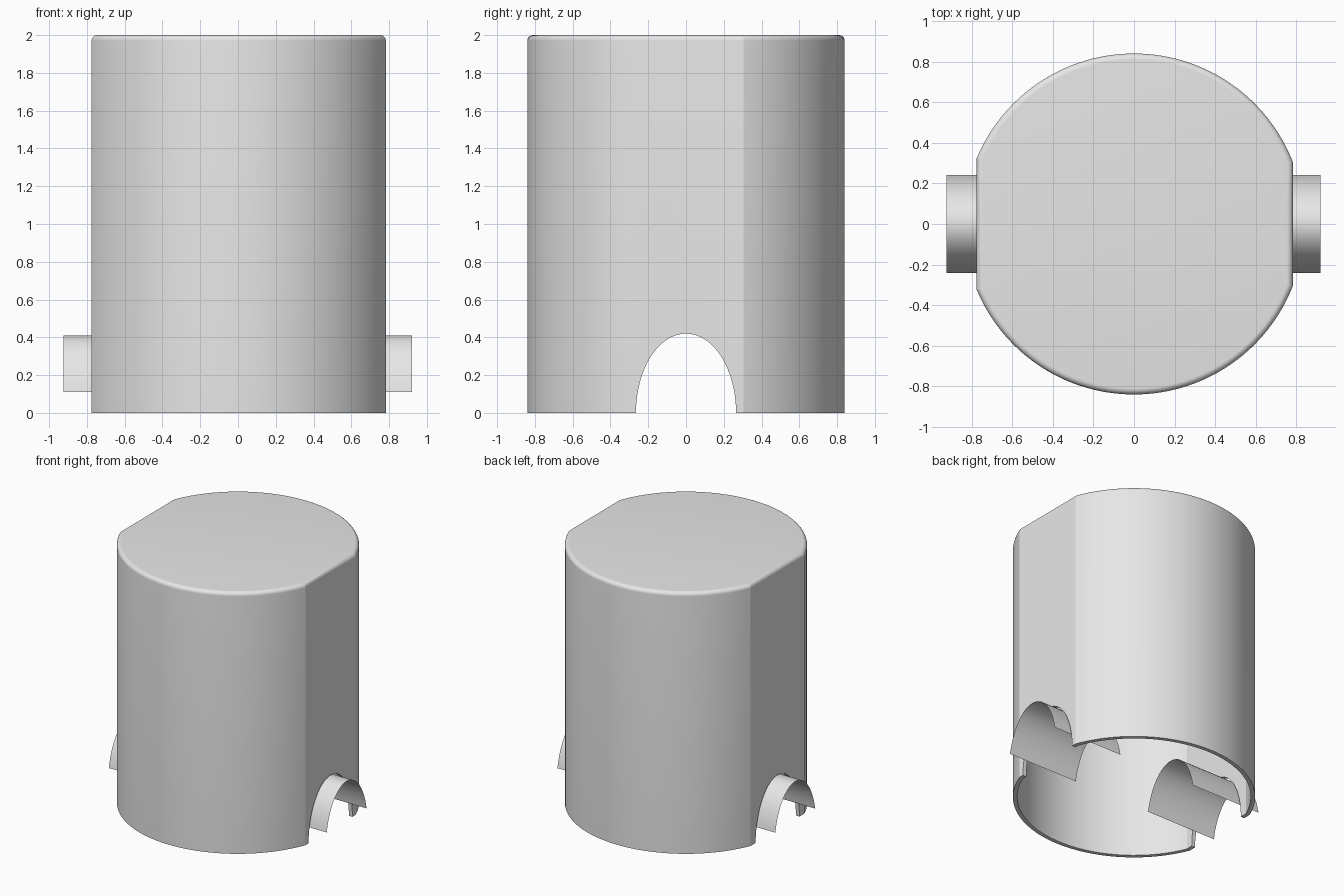
import bpy, bmesh, math

if "Cube" in bpy.data.objects:
    bpy.data.objects.remove(bpy.data.objects["Cube"], do_unlink=True)

RADIUS = 0.84            # body radius
FLAT_L, FLAT_R = 0.783, 0.775  # distance of the two side flats
WALL, ROUND = 0.03, 0.03

grey = bpy.data.materials.new("plain_grey")
grey.use_nodes = True
grey.diffuse_color = (0.8, 0.8, 0.8, 1)
grey.node_tree.nodes["Principled BSDF"].inputs["Base Color"].default_value = (0.8, 0.8, 0.8, 1)


def make_object(name, bm):
    mesh = bpy.data.meshes.new(name)
    bm.to_mesh(mesh)
    bm.free()
    mesh.materials.append(grey)
    obj = bpy.data.objects.new(name, mesh)
    bpy.context.collection.objects.link(obj)
    return obj


def activate(obj):
    bpy.ops.object.select_all(action='DESELECT')
    obj.select_set(True)
    bpy.context.view_layer.objects.active = obj


def smooth(obj, degrees):
    activate(obj)
    bpy.ops.object.shade_smooth_by_angle(angle=math.radians(degrees))


def outline(inset, steps=48):
    """Circle with two flats, moved inward by inset."""
    r = RADIUS - inset
    a_l = math.acos((FLAT_L - inset) / r)
    a_r = math.acos((FLAT_R - inset) / r)
    pts = []
    for start, end in ((a_l, math.pi - a_r), (math.pi + a_r, 2 * math.pi - a_l)):
        for i in range(steps + 1):
            a = start + (end - start) * i / steps
            pts.append((r * math.cos(a), r * math.sin(a)))
    return pts


def arch(x0, x1, half_width, height, angle0, steps):
    """Elliptical sheet running along x."""
    bm = bmesh.new()
    rows = []
    for i in range(steps + 1):
        a = angle0 + (math.pi - 2 * angle0) * i / steps
        y, z = half_width * math.cos(a), height * math.sin(a)
        rows.append([bm.verts.new((x, y, z)) for x in (x0, x1)])
    for p, q in zip(rows, rows[1:]):
        bm.faces.new((p[0], p[1], q[1], q[0]))
    return bm


# Hollow body: inner ceiling, inner wall, rim, outer wall, rounded top
levels = [(WALL, 2 - WALL), (WALL, 0), (0, 0)]
for i in range(9):
    a = math.pi / 2 * i / 8
    levels.append((ROUND * (1 - math.cos(a)), 2 - ROUND + ROUND * math.sin(a)))
bm = bmesh.new()
rings = [[bm.verts.new((x, y, z)) for x, y in outline(inset)] for inset, z in levels]
for low, high in zip(rings, rings[1:]):
    for i in range(len(low)):
        j = (i + 1) % len(low)
        bm.faces.new((low[i], low[j], high[j], high[i]))
bm.faces.new(rings[0])
bm.faces.new(rings[-1])
bmesh.ops.recalc_face_normals(bm, faces=bm.faces)
body = make_object("hollow_body", bm)

# Arched openings through both flats
bm = bmesh.new()
ends = []
for x in (-1.2, 1.2):
    ends.append([bm.verts.new((x, 0.265 * math.cos(t * math.pi / 32), 0.42 * math.sin(t * math.pi / 32)))
                 for t in range(64)])
for i in range(64):
    j = (i + 1) % 64
    bm.faces.new((ends[0][i], ends[0][j], ends[1][j], ends[1][i]))
for ring in ends:
    bm.faces.new(ring)
bmesh.ops.recalc_face_normals(bm, faces=bm.faces)
cutter = make_object("arch_cutter", bm)
cutter.hide_render = True
cut = body.modifiers.new("arch_openings", 'BOOLEAN')
cut.operation = 'DIFFERENCE'
cut.solver = 'EXACT'
cut.object = cutter
activate(body)
bpy.ops.object.modifier_apply(modifier=cut.name)
bpy.data.objects.remove(cutter, do_unlink=True)
smooth(body, 15)

# Thin arched strips passing through the openings
for name, x0, x1 in (("left_arch_strip", 0.325, 0.92), ("right_arch_strip", -0.925, -0.33)):
    strip = make_object(name, arch(x0, x1, 0.25, 0.41, math.asin(0.11 / 0.41), 32))
    smooth(strip, 30)
